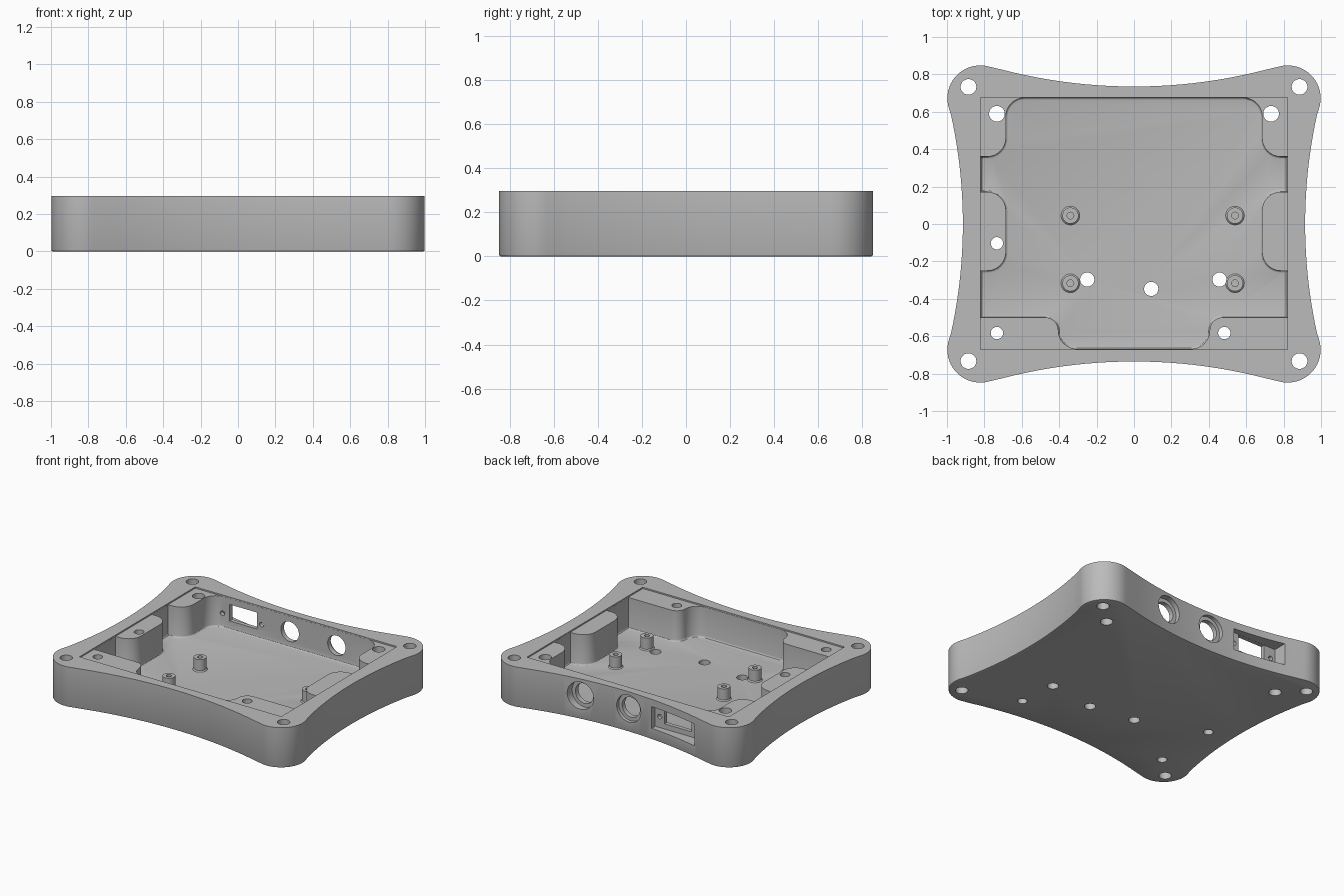
import bpy, bmesh
from math import sin, cos, pi, atan2, hypot, radians
from mathutils import Vector

if "Cube" in bpy.data.objects:
    bpy.data.objects.remove(bpy.data.objects["Cube"])

HEIGHT, FLOOR, LIP = 0.295, 0.06, 0.01

grey = bpy.data.materials.new("plain grey")
grey.use_nodes = True
grey.diffuse_color = (0.5, 0.5, 0.5, 1)
grey.node_tree.nodes["Principled BSDF"].inputs["Base Color"].default_value = (0.5, 0.5, 0.5, 1)


def arc(cx, cy, r, a, b, n):
    """Points on an arc from angle a to b."""
    return [(cx + r * cos(a + (b - a) * i / n), cy + r * sin(a + (b - a) * i / n)) for i in range(n + 1)]


def rounded(corners, n=8):
    """Polygon of (x, y, radius) corners with each corner filleted."""
    pts = []
    for i, (x, y, r) in enumerate(corners):
        p = Vector((x, y))
        if r == 0:
            pts.append((x, y))
            continue
        u = (Vector(corners[i - 1][:2]) - p).normalized()
        v = (Vector(corners[(i + 1) % len(corners)][:2]) - p).normalized()
        centre = p + (u + v) * r
        for k in range(n + 1):
            t = k / n * pi / 2
            pts.append(tuple(centre - v * r * cos(t) - u * r * sin(t)))
    return pts


def finish(bm, name):
    bmesh.ops.recalc_face_normals(bm, faces=bm.faces)
    mesh = bpy.data.meshes.new(name)
    bm.to_mesh(mesh)
    bm.free()
    mesh.materials.append(grey)
    ob = bpy.data.objects.new(name, mesh)
    bpy.context.collection.objects.link(ob)
    return ob


def prism(name, pts, z0, z1, bevel=0, segments=3):
    """Upright prism, with its lower rim optionally rounded."""
    bm = bmesh.new()
    base = bm.faces.new([bm.verts.new((x, y, z0)) for x, y in pts])
    top = bmesh.ops.extrude_face_region(bm, geom=[base])["geom"]
    bmesh.ops.translate(bm, vec=(0, 0, z1 - z0), verts=[g for g in top if isinstance(g, bmesh.types.BMVert)])
    if bevel:
        bmesh.ops.recalc_face_normals(bm, faces=bm.faces)
        rim = [e for e in bm.edges if all(abs(v.co.z - z0) < 1e-5 for v in e.verts)]
        bmesh.ops.bevel(bm, geom=rim, offset=bevel, segments=segments, profile=0.5, affect="EDGES")
    return finish(bm, name)


def rod(name, x, y, r, z0, z1):
    return prism(name, arc(x, y, r, 0, 2 * pi, 32)[:-1], z0, z1)


def wall_rod(name, x, z, r, y0, y1):
    """Cylinder lying along y."""
    ob = rod(name, 0, 0, r, y0, y1)
    for v in ob.data.vertices:
        a, b, c = v.co
        v.co = (x + a, c, z - b)
    return ob


def block(name, x0, x1, y0, y1, z0, z1):
    return prism(name, [(x0, y0), (x1, y0), (x1, y1), (x0, y1)], z0, z1)


# Outer outline: four round corners joined by shallow inward arcs
CX, CY, CR = 0.822, 0.672, 0.176
SIDE_X, SIDE_R = 3.63, 2.715
END_Y, END_R = 3.541, 2.806
a_side = atan2(-CY, SIDE_X - CX)
a_end = atan2(END_Y - CY, -CX)
corner = arc(CX, CY, CR, a_side, a_end, 18)
sweep = atan2(CX, END_Y - CY)
end = arc(0, END_Y, END_R, -pi / 2 + sweep, -pi / 2 - sweep, 24)[1:-1]
sweep = atan2(CY, SIDE_X - CX)
side = arc(-SIDE_X, 0, SIDE_R, sweep, -sweep, 24)[1:-1]
half = corner + end + [(-x, y) for x, y in reversed(corner)] + side
outline = half + [(-x, -y) for x, y in half]
body = prism("enclosure_body", outline, 0, HEIGHT, 0.008, 2)

# Pocket outline: right half, then mirrored; the bosses stay standing
R = 0.1
right = [(0.405, -0.668, R), (0.405, -0.5, 0.068), (0.82, -0.5, 0), (0.82, -0.25, 0),
         (0.685, -0.25, R), (0.685, 0.172, R), (0.82, 0.172, 0), (0.82, 0.36, 0),
         (0.685, 0.36, R), (0.685, 0.675, R)]
pocket = rounded(right + [(-x, y, r) for x, y, r in reversed(right)])
cutters = [
    prism("pocket_cutter", pocket, FLOOR, HEIGHT + 0.1, 0.012),
    block("lid_seat_cutter", -0.821, 0.821, -0.67, 0.676, HEIGHT - LIP, HEIGHT + 0.1),
]

# Vertical through holes: corners, bosses and floor
holes = [(sx * 0.885, sy * 0.733, 0.042) for sx in (-1, 1) for sy in (-1, 1)]
holes += [(sx * 0.733, 0.589, 0.042) for sx in (-1, 1)]
holes += [(-0.733, -0.103, 0.033), (-0.733, -0.583, 0.033), (0.483, -0.583, 0.033)]
holes += [(-0.25, -0.297, 0.038), (0.457, -0.297, 0.038), (0.092, -0.347, 0.038)]
cutters += [rod("hole_cutter", x, y, r, -0.1, HEIGHT + 0.1) for x, y, r in holes]

# Back wall: two counterbored round ports
for x in (-0.05, 0.33):
    cutters.append(wall_rod("port_recess_cutter", x, 0.172, 0.1, 0.71, 0.95))
    cutters.append(wall_rod("port_cutter", x, 0.172, 0.073, 0.62, 0.95))

# Back wall: recessed connector slot with two screw holes
cutters.append(block("slot_recess_cutter", -0.635, -0.243, 0.705, 0.95, 0.082, 0.242))
cutters.append(block("slot_cutter", -0.54, -0.318, 0.62, 0.95, 0.12, 0.241))
cutters += [wall_rod("screw_cutter", x, 0.162, 0.017, 0.62, 0.95) for x in (-0.598, -0.28)]

bpy.context.view_layer.objects.active = body
for cutter in cutters:
    mod = body.modifiers.new("cut", "BOOLEAN")
    mod.operation, mod.solver, mod.object = "DIFFERENCE", "EXACT", cutter
    bpy.ops.object.modifier_apply(modifier=mod.name)
    bpy.data.objects.remove(cutter)


# Standoffs: turned posts with a blind screw hole
def standoff(x, y):
    profile = [(0.05, FLOOR - 0.005), (0.05, FLOOR), (0.043, FLOOR + 0.008), (0.043, 0.15),
               (0.018, 0.15), (0.018, 0.075), (0, 0.075)]
    bm = bmesh.new()
    verts = [bm.verts.new((r, 0, z)) for r, z in profile]
    edges = [bm.edges.new(pair) for pair in zip(verts, verts[1:])]
    bmesh.ops.spin(bm, geom=verts + edges, axis=(0, 0, 1), cent=(0, 0, 0), angle=2 * pi, steps=28)
    bmesh.ops.remove_doubles(bm, verts=bm.verts, dist=1e-4)
    bmesh.ops.translate(bm, vec=(x, y, 0), verts=bm.verts)
    return finish(bm, "standoff")


parts = [body] + [standoff(x, y) for x in (-0.34, 0.54) for y in (0.045, -0.317)]

bpy.ops.object.select_all(action="DESELECT")
for ob in parts:
    ob.select_set(True)
bpy.ops.object.shade_smooth_by_angle(angle=radians(30))
